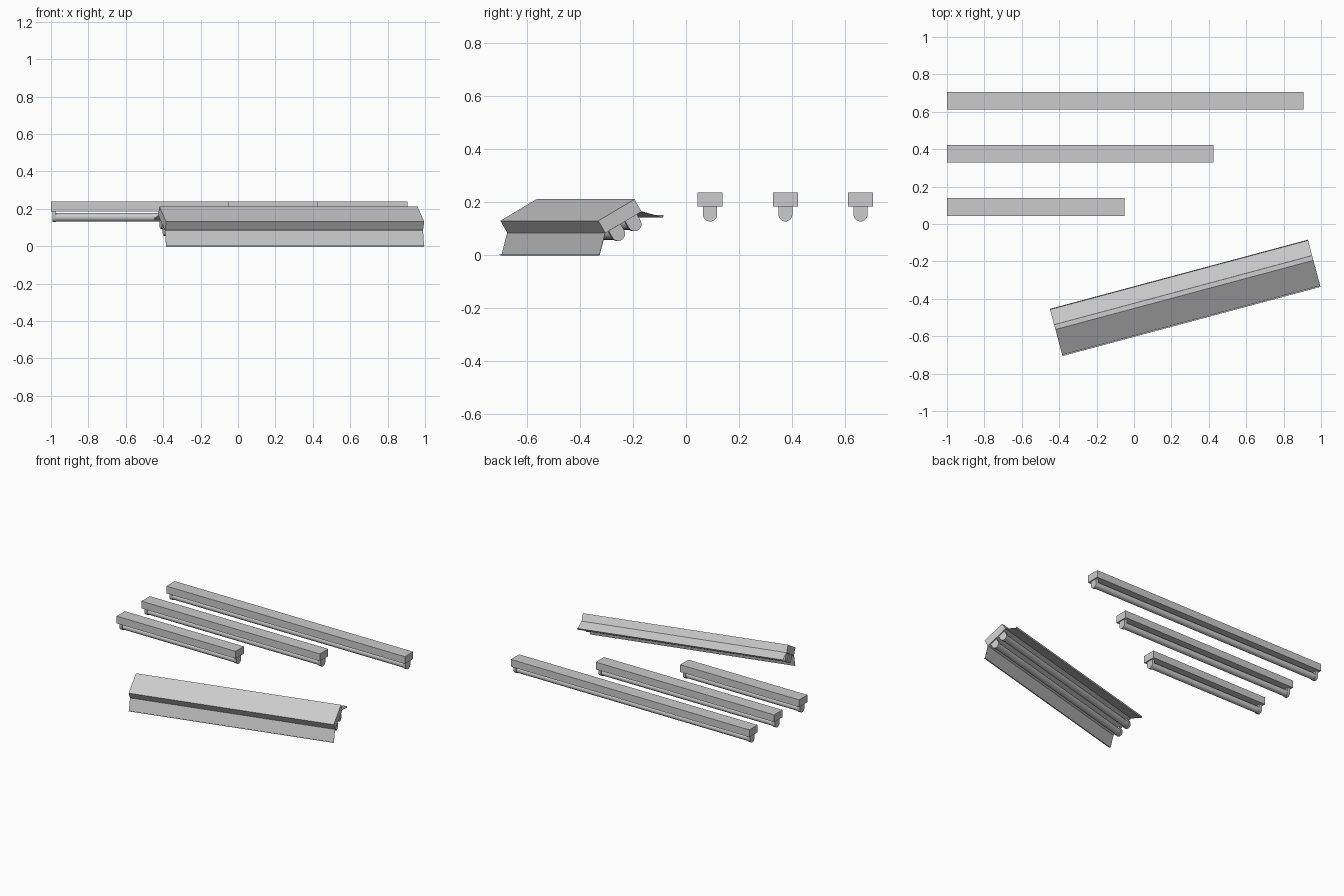
import bpy, bmesh, math
from mathutils import Matrix

if "Cube" in bpy.data.objects:
    bpy.data.objects.remove(bpy.data.objects["Cube"])

HOUSING_H = 0.0525   # height of the box housing
TUBE_Z = -0.0305     # tube axis below the housing
TUBE_R = 0.0225
HOLDER_R = 0.0265


def extrude_profile(name, pts, x0, x1, matrix, closed=True):
    """Sweep a (y, z) profile along local x; closed profiles get end faces."""
    bm = bmesh.new()
    a = [bm.verts.new((x0, y, z)) for y, z in pts]
    b = [bm.verts.new((x1, y, z)) for y, z in pts]
    n = len(pts)
    for i in range(n if closed else n - 1):
        j = (i + 1) % n
        bm.faces.new((a[i], a[j], b[j], b[i]))
    if closed:
        bm.faces.new(a)
        bm.faces.new(b)
    bmesh.ops.recalc_face_normals(bm, faces=bm.faces)
    mesh = bpy.data.meshes.new(name)
    bm.to_mesh(mesh)
    bm.free()
    obj = bpy.data.objects.new(name, mesh)
    bpy.context.collection.objects.link(obj)
    obj.matrix_world = matrix
    return obj


def smooth(obj):
    bpy.ops.object.select_all(action='DESELECT')
    obj.select_set(True)
    bpy.context.view_layer.objects.active = obj
    bpy.ops.object.shade_smooth_by_angle(angle=math.radians(35))


def arc(cy, cz, r, start, end, n):
    return [(cy + r * math.cos(t), cz + r * math.sin(t))
            for t in (math.radians(start + (end - start) * i / n) for i in range(n + 1))]


def fixture(name, length, width, tubes, matrix):
    h, w = length / 2, width / 2
    # Box housing
    extrude_profile(name + "_housing", [(-w, 0), (w, 0), (w, HOUSING_H), (-w, HOUSING_H)],
                    -h, h, matrix)
    for k, y in enumerate(tubes, 1):
        # Fluorescent tube
        tube = extrude_profile(f"{name}_tube_{k}", arc(y, TUBE_Z, TUBE_R, 0, 360, 24)[:-1],
                               -h + 0.02, h - 0.02, matrix)
        smooth(tube)
        # U-shaped lamp holders at both ends
        u_shape = [(y + HOLDER_R, 0)] + arc(y, TUBE_Z, HOLDER_R, 0, -180, 14) + [(y - HOLDER_R, 0)]
        for side, s in (("left", -1), ("right", 1)):
            holder = extrude_profile(f"{name}_holder_{k}_{side}", u_shape,
                                     s * (h - 0.008), s * (h - 0.028), matrix)
            smooth(holder)


# Three plain battens, lined up on the left end
for name, length, y in (("short_batten", 0.95, 0.091),
                        ("medium_batten", 1.425, 0.375),
                        ("long_batten", 1.905, 0.659)):
    fixture(name, length, 0.094, [0], Matrix.Translation((-1 + length / 2, y, 0.185)))

# Twin-tube fixture, turned and tilted
pose = (Matrix.Translation((0.281, -0.422, 0.126))
        @ Matrix.Rotation(math.radians(15), 4, 'Z')
        @ Matrix.Rotation(math.radians(30), 4, 'X'))
fixture("twin_fixture", 1.428, 0.163, [-0.037, 0.037], pose)

# Folded sheet reflector with lipped wings
half = [(0.0815, -0.001), (0.143, -0.0625), (0.150, -0.0555)]
sheet = [(-y, z) for y, z in reversed(half)] + half
reflector = extrude_profile("twin_reflector", sheet, -0.714, 0.714, pose, closed=False)
mod = reflector.modifiers.new("sheet_thickness", 'SOLIDIFY')
mod.thickness = 0.002
mod.offset = 0
